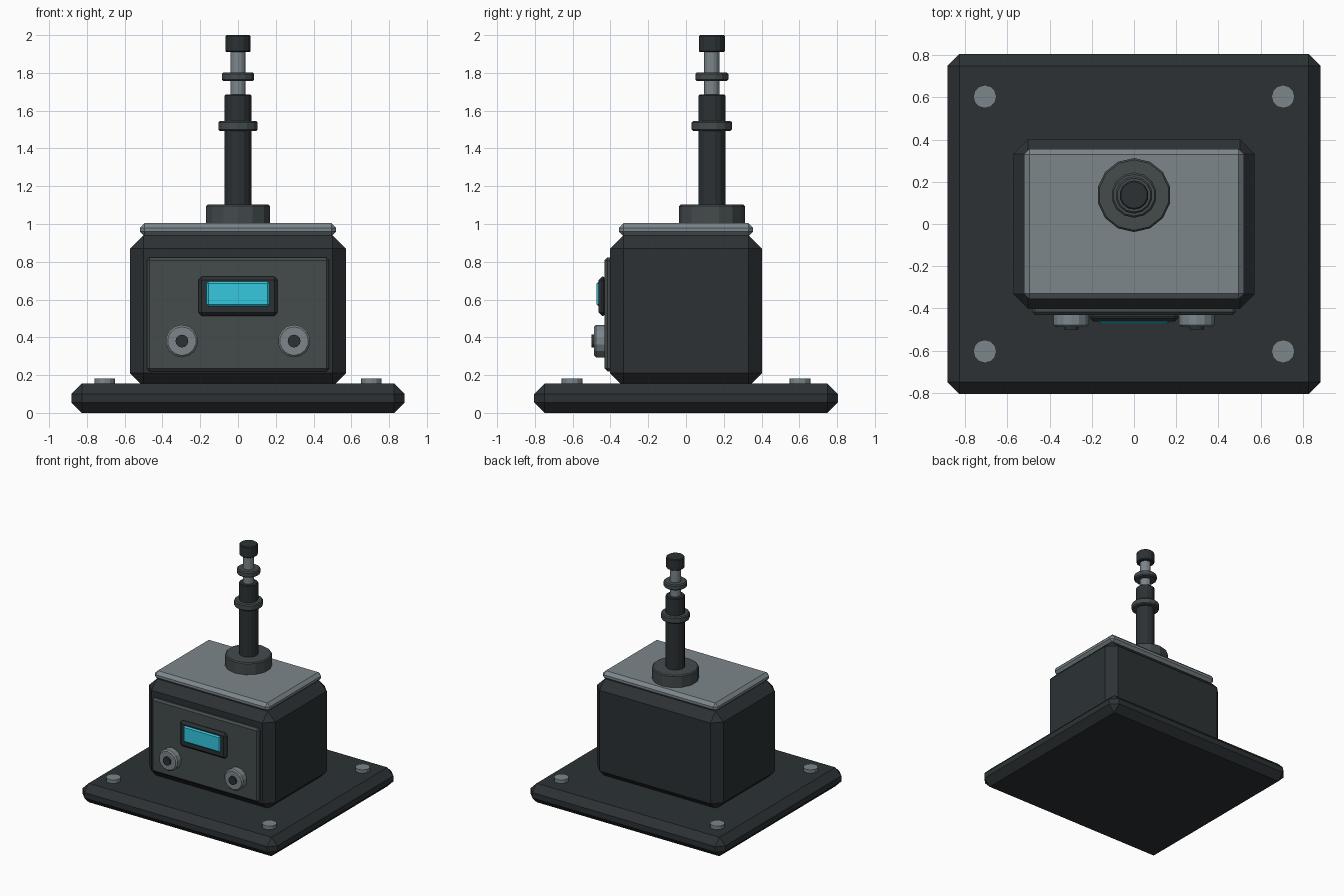
import bpy
from mathutils import Vector

if "Cube" in bpy.data.objects:
    bpy.data.objects.remove(bpy.data.objects["Cube"])


def material(name, rgb):
    m = bpy.data.materials.new(name)
    m.diffuse_color = (*rgb, 1)
    m.use_nodes = True
    m.node_tree.nodes["Principled BSDF"].inputs["Base Color"].default_value = m.diffuse_color
    return m


DARK = material("dark_metal", (0.025, 0.031, 0.034))
MID = material("grey_metal", (0.058, 0.07, 0.073))
LIGHT = material("light_metal", (0.20, 0.24, 0.26))
CYAN = material("screen_cyan", (0.035, 0.58, 0.74))


def finish(ob, name, mat, bevel):
    ob.name = name
    ob.data.materials.append(mat)
    if bevel:
        mod = ob.modifiers.new("Chamfer", 'BEVEL')
        mod.width = bevel
        mod.segments = 1
        mod.limit_method = 'ANGLE'
        mod.angle_limit = 0.8
    return ob


def box(name, lo, hi, mat, bevel=0):
    """Chamfered box between two corners."""
    lo, hi = Vector(lo), Vector(hi)
    bpy.ops.mesh.primitive_cube_add(size=1, location=(lo + hi) / 2)
    ob = bpy.context.object
    for v in ob.data.vertices:
        v.co *= hi - lo
    return finish(ob, name, mat, bevel)


def cylinder(name, start, end, r, mat, sides=14, bevel=0):
    """Faceted cylinder from start to end."""
    a, b = Vector(start), Vector(end)
    d = b - a
    rot = (1.570796, 0, 0) if abs(d.y) > abs(d.z) else (0, 0, 0)
    bpy.ops.mesh.primitive_cylinder_add(vertices=sides, radius=r, depth=d.length,
                                        location=(a + b) / 2, rotation=rot)
    return finish(bpy.context.object, name, mat, bevel)


# Base plate, housing and lid
box("base_plate", (-.882, -.804, 0), (.882, .804, .155), DARK, .055)
box("housing", (-.571, -.402, .14), (.571, .402, .94), DARK, .07)
box("lid", (-.52, -.355, .935), (.52, .355, 1.005), LIGHT, .025)

# Front panel with screen
box("front_panel", (-.483, -.431, .22), (.483, -.38, .823), MID, .015)
box("screen_frame", (-.21, -.462, .513), (.21, -.42, .722), DARK, .018)
box("screen", (-.167, -.473, .563), (.167, -.45, .695), CYAN, .01)

# Knobs on the panel
for side, x in (("left", -.297), ("right", .297)):
    cylinder("knob_" + side, (x, -.42, .38), (x, -.487, .38), .086, LIGHT, 14, .01)
    cylinder("knob_centre_" + side, (x, -.47, .38), (x, -.5, .38), .034, DARK, 12)

# Corner bolts
for x in (-.706, .706):
    for y in (-.603, .603):
        cylinder("corner_bolt", (x, y, .14), (x, y, .183), .055, LIGHT, 12)

# Telescopic mast: name, bottom, top, radius, material, chamfer
Y = .137
for name, z0, z1, r, mat, bev in (
        ("mast_collar", .99, 1.102, .175, MID, .008),
        ("mast_tube", 1.09, 1.685, .072, DARK, .006),
        ("tube_ring", 1.493, 1.545, .107, MID, .008),
        ("mast_rod", 1.67, 1.93, .041, LIGHT, 0),
        ("rod_ring", 1.757, 1.802, .088, MID, .008),
        ("mast_cap", 1.91, 2.0, .069, DARK, .006)):
    cylinder(name, (0, Y, z0), (0, Y, z1), r, mat, 14, bev)
